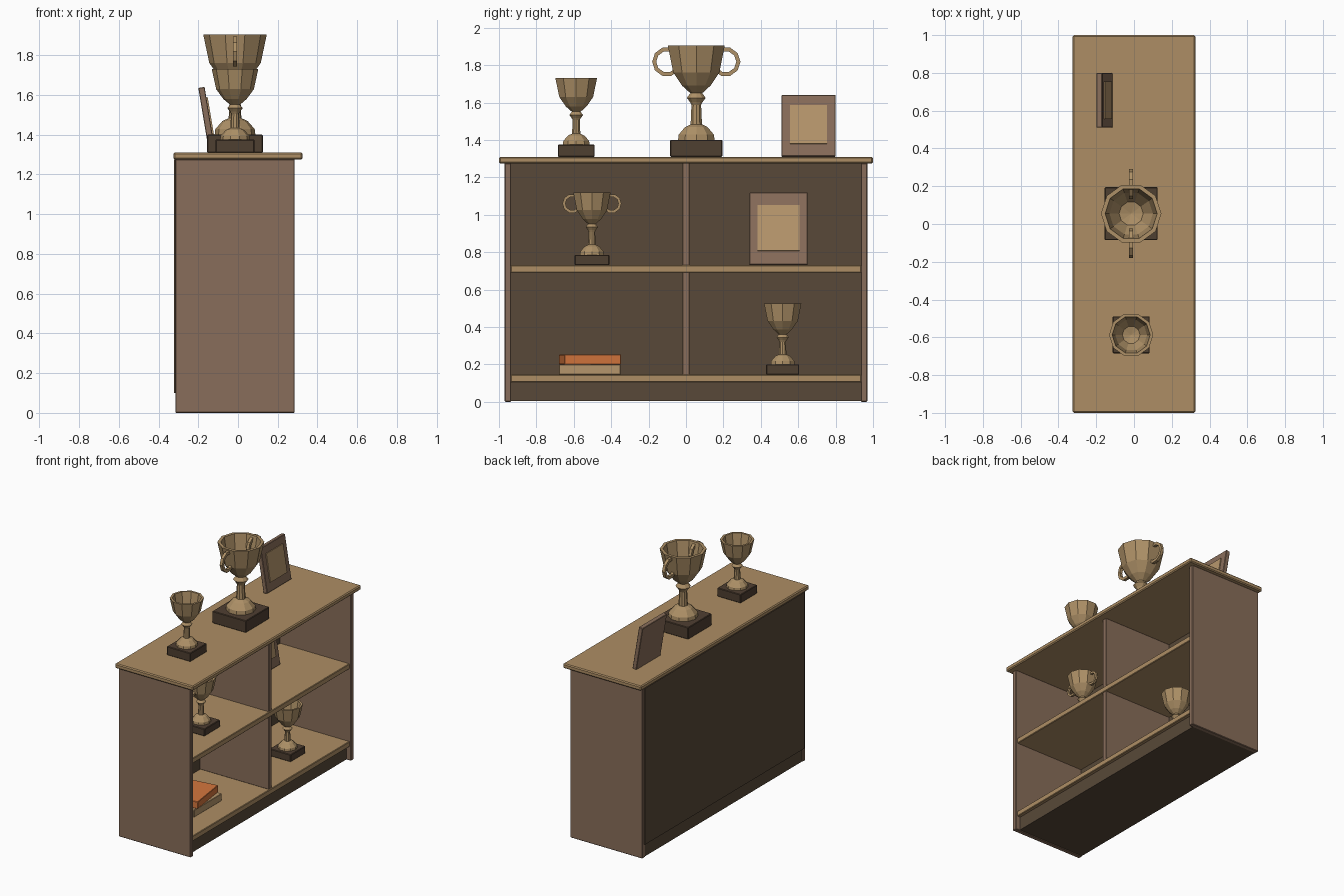
import bpy, bmesh, math
from mathutils import Matrix, Vector

if "Cube" in bpy.data.objects:
    bpy.data.objects.remove(bpy.data.objects["Cube"])


def material(name, rgb):
    m = bpy.data.materials.new(name)
    m.diffuse_color = (*rgb, 1)
    m.use_nodes = True
    m.node_tree.nodes["Principled BSDF"].inputs["Base Color"].default_value = m.diffuse_color
    return m


TAN = material("tan wood", (0.42, 0.27, 0.128))
WALL = material("brown wood", (0.25, 0.155, 0.103))
DARK = material("dark back wood", (0.098, 0.066, 0.040))
BASE = material("dark base wood", (0.078, 0.050, 0.031))
GOLD = material("dull gold", (0.42, 0.28, 0.135))
PAPER = material("pale paper", (0.47, 0.305, 0.15))
ORANGE = material("orange cover", (0.66, 0.18, 0.047))


def finish(bm, name, mat):
    bmesh.ops.recalc_face_normals(bm, faces=bm.faces)
    me = bpy.data.meshes.new(name)
    bm.to_mesh(me)
    bm.free()
    me.materials.append(mat)
    ob = bpy.data.objects.new(name, me)
    bpy.context.collection.objects.link(ob)
    return ob


def box(name, mat, x, y, z, bevel=0.0, matrix=None):
    """Box from (min, max) ranges, with an optional bevel and transform."""
    bm = bmesh.new()
    bmesh.ops.create_cube(bm, size=1)
    for v in bm.verts:
        v.co = Vector([(r[0] + r[1]) / 2 + c * (r[1] - r[0])
                       for r, c in zip((x, y, z), v.co)])
    if bevel:
        bmesh.ops.bevel(bm, geom=bm.edges[:], offset=bevel, segments=1,
                        affect='EDGES')
    if matrix:
        bm.transform(matrix)
    return finish(bm, name, mat)


def lathe(name, mat, profile, centre, sides=10):
    """Faceted turned shape; the profile starts and ends on the axis."""
    bm = bmesh.new()
    rings = []
    for r, z in profile:
        n = sides if r > 0 else 1
        rings.append([bm.verts.new((centre[0] + r * math.cos(2 * math.pi * i / n),
                                    centre[1] + r * math.sin(2 * math.pi * i / n),
                                    centre[2] + z)) for i in range(n)])
    for a, b in zip(rings, rings[1:]):
        for i in range(sides):
            j = (i + 1) % sides
            if len(a) == 1:
                bm.faces.new((a[0], b[i], b[j]))
            elif len(b) == 1:
                bm.faces.new((a[i], a[j], b[0]))
            else:
                bm.faces.new((a[i], a[j], b[j], b[i]))
    return finish(bm, name, mat)


def ring(name, mat, centre, major, minor, segs=10):
    """Upright square-section ring lying in the y-z plane."""
    bm = bmesh.new()
    loops = []
    for i in range(segs):
        a = 2 * math.pi * i / segs
        loops.append([bm.verts.new((centre[0] + dx * minor,
                                    centre[1] + (major + dr * minor) * math.cos(a),
                                    centre[2] + (major + dr * minor) * math.sin(a)))
                      for dx, dr in ((-1, -1), (1, -1), (1, 1), (-1, 1))])
    for i in range(segs):
        a, b = loops[i], loops[(i + 1) % segs]
        for k in range(4):
            m = (k + 1) % 4
            bm.faces.new((a[k], a[m], b[m], b[k]))
    return finish(bm, name, mat)


# unit cup profile: (radius / rim radius, height / total height)
CUP = [(0, 0), (0.64, 0), (0.62, 0.055), (0.40, 0.135), (0.20, 0.165),
       (0.17, 0.37), (0.22, 0.40), (0.33, 0.445), (0.21, 0.495),
       (0.50, 0.575), (0.81, 0.715), (1, 1), (0.86, 1), (0.72, 0.74),
       (0.40, 0.58), (0, 0.55)]


def trophy(name, x, y, z, half, base_h, rim, height, handles=None):
    box(name + "_base", BASE, (x - half, x + half), (y - half, y + half),
        (z, z + base_h), 0.004)
    z += base_h
    lathe(name + "_cup", GOLD, [(r * rim, h * height) for r, h in CUP], (x, y, z))
    if handles:
        offset, major, minor, drop = handles
        for side, tag in ((-1, "left"), (1, "right")):
            ring(f"{name}_{tag}_handle", GOLD,
                 (x, y + side * offset, z + height - drop), major, minor)


def frame(name, x, y, z, width, height, plate_y, plate_z, lean=9.5):
    """Picture frame leaning back; x is its lower front edge."""
    m = Matrix.Translation((x, y, z)) @ Matrix.Rotation(math.radians(-lean), 4, 'Y')
    w = width / 2
    box(name, WALL, (-0.032, 0), (-w, w), (0.004, height), 0.003, m)
    box(name + "_picture", PAPER, (-0.002, 0.007), (-plate_y, plate_y),
        plate_z, 0, m)


# cabinet
box("cabinet_top", TAN, (-0.325, 0.325), (-1, 1), (1.275, 1.31), 0.007)
for s, tag in ((-1, "left"), (1, "right")):
    box(tag + "_side", WALL, (-0.315, 0.285), sorted((s * 0.935, s * 0.97)),
        (0, 1.276), 0.004)
box("back_panel", DARK, (-0.323, -0.305), (-0.95, 0.95), (0.1, 1.275))
box("plinth", DARK, (-0.312, 0.25), (-0.936, 0.936), (0.004, 0.106))
box("bottom_shelf", TAN, (-0.306, 0.275), (-0.936, 0.936), (0.105, 0.145), 0.004)
box("middle_shelf", TAN, (-0.306, 0.275), (-0.936, 0.936), (0.69, 0.73), 0.004)
box("divider", WALL, (-0.306, 0.268), (-0.018, 0.018), (0.144, 1.276), 0.003)

# trophies
trophy("large_trophy", -0.015, 0.055, 1.31, 0.14, 0.09, 0.16, 0.505,
       (0.157, 0.068, 0.011, 0.087))
trophy("small_trophy", -0.015, -0.587, 1.31, 0.098, 0.065, 0.117, 0.355)
trophy("middle_trophy", 0.045, -0.503, 0.73, 0.093, 0.055, 0.105, 0.335,
       (0.106, 0.044, 0.008, 0.06))
trophy("lower_trophy", 0.05, 0.517, 0.145, 0.088, 0.055, 0.105, 0.325)

# leaning picture frames
frame("top_frame", -0.113, 0.655, 1.31, 0.29, 0.335, 0.1, (0.07, 0.28))
frame("shelf_frame", -0.1, 0.495, 0.73, 0.31, 0.395, 0.112, (0.078, 0.325))

# stacked books, the upper one slightly turned
box("lower_book", PAPER, (-0.12, 0.11), (-0.68, -0.35), (0.145, 0.2), 0.003)
turn = Matrix.Translation((0, -0.512, 0)) @ Matrix.Rotation(math.radians(8), 4, 'Z')
box("upper_book", ORANGE, (-0.11, 0.1), (-0.153, 0.153), (0.2, 0.253), 0.003, turn)
